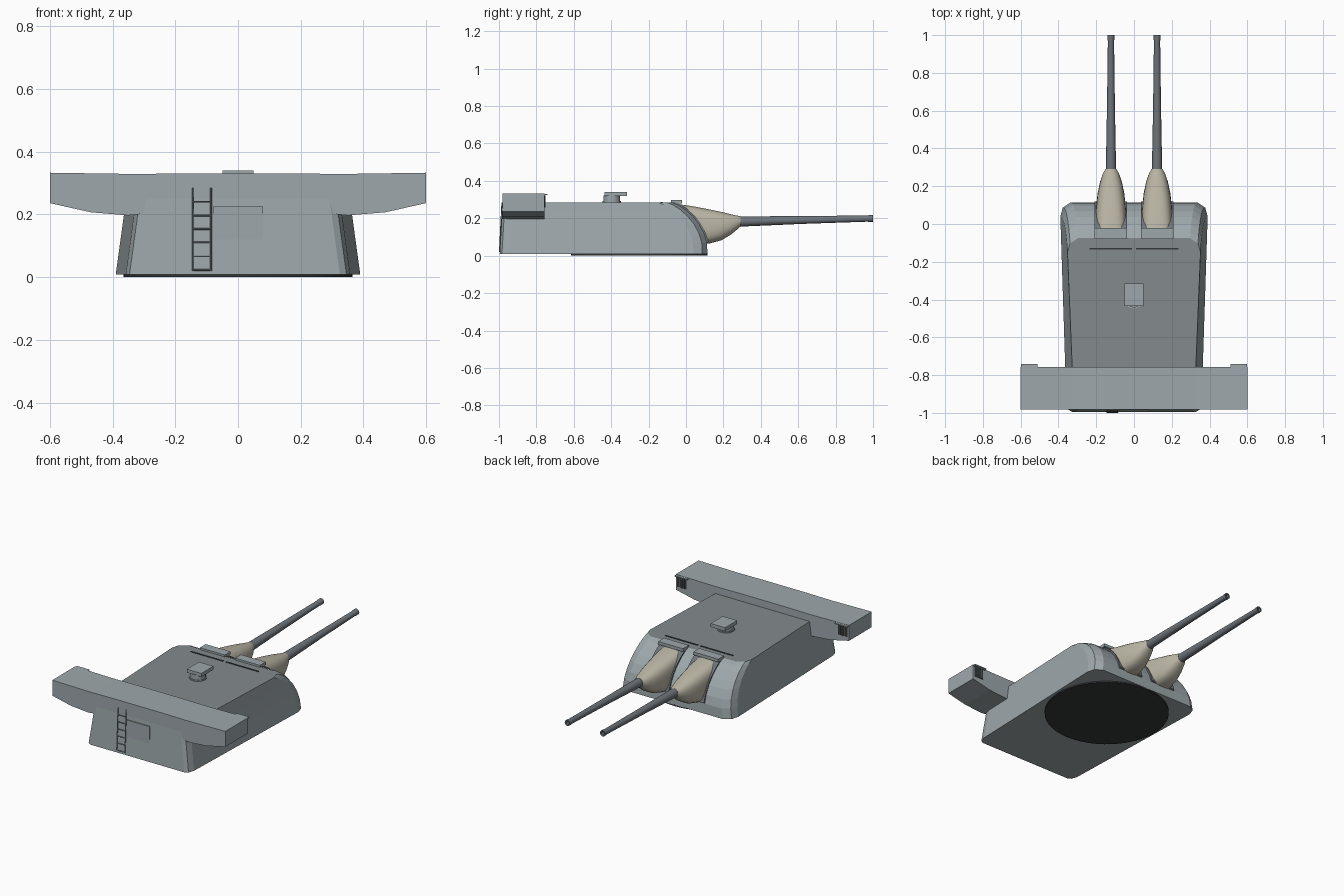
import bpy, bmesh, math
from mathutils import Vector

if "Cube" in bpy.data.objects:
    bpy.data.objects.remove(bpy.data.objects["Cube"])


def material(name, rgb):
    m = bpy.data.materials.new(name)
    m.diffuse_color = (*rgb, 1)
    m.use_nodes = True
    m.node_tree.nodes["Principled BSDF"].inputs["Base Color"].default_value = m.diffuse_color
    return m


HULL = material("hull_grey", (0.34, 0.39, 0.41))
ROOF = material("roof_grey", (0.23, 0.26, 0.27))
STEEL = material("gun_steel", (0.16, 0.18, 0.20))
DARK = material("dark", (0.035, 0.038, 0.04))
CANVAS = material("canvas", (0.50, 0.47, 0.38))


def finish(name, bm, mat, smooth=None):
    bmesh.ops.recalc_face_normals(bm, faces=bm.faces)
    me = bpy.data.meshes.new(name)
    bm.to_mesh(me)
    bm.free()
    ob = bpy.data.objects.new(name, me)
    bpy.context.collection.objects.link(ob)
    me.materials.append(mat)
    if smooth:
        bpy.ops.object.select_all(action='DESELECT')
        bpy.context.view_layer.objects.active = ob
        ob.select_set(True)
        bpy.ops.object.shade_smooth_by_angle(angle=math.radians(smooth))
    return ob


def loft(name, rings, mat, smooth=None):
    bm = bmesh.new()
    vs = [[bm.verts.new(p) for p in r] for r in rings]
    n = len(vs[0])
    for a, b in zip(vs, vs[1:]):
        for i in range(n):
            bm.faces.new((a[i], a[(i + 1) % n], b[(i + 1) % n], b[i]))
    bm.faces.new(vs[0])
    bm.faces.new(vs[-1])
    return finish(name, bm, mat, smooth)


def box(name, x, y, z, mat):
    return loft(name, [[(x[0], y[0], h), (x[1], y[0], h), (x[1], y[1], h), (x[0], y[1], h)]
                       for h in z], mat)


def tube(name, stations, mat, n=16):
    # stations: (centre, radius) along a mostly straight axis
    axis = (Vector(stations[-1][0]) - Vector(stations[0][0]))
    if axis.length < 1e-6:
        axis = Vector((0, 1, 0))
    q = axis.to_track_quat('Z', 'Y')
    rings = [[Vector(c) + q @ Vector((r * math.cos(2 * math.pi * i / n),
                                      r * math.sin(2 * math.pi * i / n), 0))
              for i in range(n)] for c, r in stations]
    return loft(name, rings, mat, 40)


# Armoured house: stacked outlines, curved front face
FACE = [(0.115, 0.008), (0.112, 0.07), (0.097, 0.12), (0.07, 0.17), (0.038, 0.21),
        (-0.005, 0.248), (-0.045, 0.273), (-0.075, 0.285)]
rings = []
for fy, z in FACE:
    t = (z - 0.008) / 0.277
    dx, by = 0.038 * t, -0.996 + 0.016 * t
    half = [(0.325, by), (0.346, by + 0.012), (0.358, by + 0.05), (0.39, fy - 0.075),
            (0.377, fy - 0.028), (0.335, fy)]
    half = [(x - dx, y) for x, y in half]
    rings.append([(x, y, z) for x, y in half] + [(-x, y, z) for x, y in reversed(half)])
house = loft("turret_house", rings, HULL)
house.data.materials.append(ROOF)
for p in house.data.polygons:
    if p.normal.z > 0.99:
        p.material_index = 1

# Base ring
tube("base_ring", [((0, -0.25, 0), 0.365), ((0, -0.25, 0.012), 0.365)], DARK, 48)

# Rangefinder arms across the rear
right = [(0.08, 0.225), (0.35, 0.197), (0.47, 0.207), (0.6, 0.236),
         (0.6, 0.333), (0.33, 0.329), (0.15, 0.331)]
prof = right + [(-x, z) for x, z in reversed(right)]
loft("rangefinder", [[(x, y, z) for x, z in prof] for y in (-0.982, -0.757)], HULL)

# Rangefinder windows with hood and slats
for s in (-1, 1):
    xs = sorted((s * 0.525, s * 0.59))
    box("range_window", xs, (-0.76, -0.754), (0.258, 0.322), DARK)
    box("window_hood", sorted((s * 0.512, s * 0.598)), (-0.76, -0.741), (0.324, 0.331), HULL)
    for i in range(3):
        x = s * (0.541 + 0.0165 * i)
        box("window_bar", (x - 0.002, x + 0.002), (-0.757, -0.751), (0.258, 0.322), STEEL)

# Rear door plate
box("rear_door", (-0.08, 0.08), (-0.9895, -0.96), (0.115, 0.226), HULL)

# Ladder
def ladder_y(z):
    return -0.997 + 0.05 * (z - 0.02)


for x in (-0.143, -0.086):
    tube("ladder_rail", [((x, ladder_y(0.02), 0.02), 0.003), ((x, ladder_y(0.285), 0.285), 0.003)],
         STEEL, 8)
for i in range(6):
    z = 0.023 + 0.0435 * i
    tube("ladder_rung", [((-0.143, ladder_y(z), z), 0.003), ((-0.086, ladder_y(z), z), 0.003)],
         STEEL, 8)

# Roof periscope
tube("periscope_base", [((0, -0.397, 0.28), 0.05), ((0, -0.397, 0.292), 0.05)], HULL, 20)
tube("periscope_post", [((0, -0.397, 0.29), 0.045), ((0, -0.397, 0.322), 0.045)], HULL, 20)
box("periscope_head", (-0.05, 0.05), (-0.435, -0.315), (0.318, 0.34), HULL)

# Guns, blast bags and their fittings, one set per side
BAG = [(-0.06, 0.279, 0.075, 0.062, 0.082), (0.03, 0.266, 0.13, 0.066, 0.079),
       (0.12, 0.249, 0.19, 0.082, 0.071), (0.20, 0.232, 0.24, 0.112, 0.058),
       (0.26, 0.217, 0.277, 0.143, 0.042), (0.292, 0.211, 0.292, 0.156, 0.028)]


def bag_rings(cx):
    out = []
    for k, (ty, tz, by, bz, hw) in enumerate(BAG):
        e = 0.55 + 0.45 * k / (len(BAG) - 1)
        ring = []
        for i in range(24):
            a = 2 * math.pi * (i + 0.5) / 24
            c, s = math.cos(a), math.sin(a)
            u = math.copysign(abs(c) ** e, c)
            v = math.copysign(abs(s) ** e, s)
            f = (1 - v) / 2
            ring.append((cx + hw * u, ty + (by - ty) * f, tz + (bz - tz) * f))
        out.append(ring)
    return out


for s in (-1, 1):
    cx = s * 0.122
    loft("blast_bag", bag_rings(cx), CANVAS, 35)
    tube("gun_barrel", [((cx, 0.1, 0.178), 0.029), ((cx, 0.3, 0.183), 0.027),
                        ((cx, 0.62, 0.191), 0.021), ((cx, 0.97, 0.1985), 0.0165),
                        ((cx, 0.98, 0.1987), 0.0185), ((cx, 1.0, 0.199), 0.0185),
                        ((cx, 0.999, 0.199), 0.011), ((cx, 0.95, 0.198), 0.011)], STEEL, 20)
    # Port frame hugging the curved face
    outer = [(y + 0.008, z + 0.004) for y, z in FACE[1:]]
    inner = [(y - 0.02, z - 0.012) for y, z in reversed(FACE[1:])]
    loft("gun_port_frame", [[(cx + w, y, z) for y, z in outer + inner] for w in (-0.086, 0.086)],
         STEEL)
    box("port_cover", (cx - 0.086, cx + 0.086), (-0.08, -0.022), (0.278, 0.297), HULL)
    # Roof slit
    box("roof_slit", sorted((s * 0.01, s * 0.235)), (-0.136, -0.126), (0.28, 0.288), DARK)
